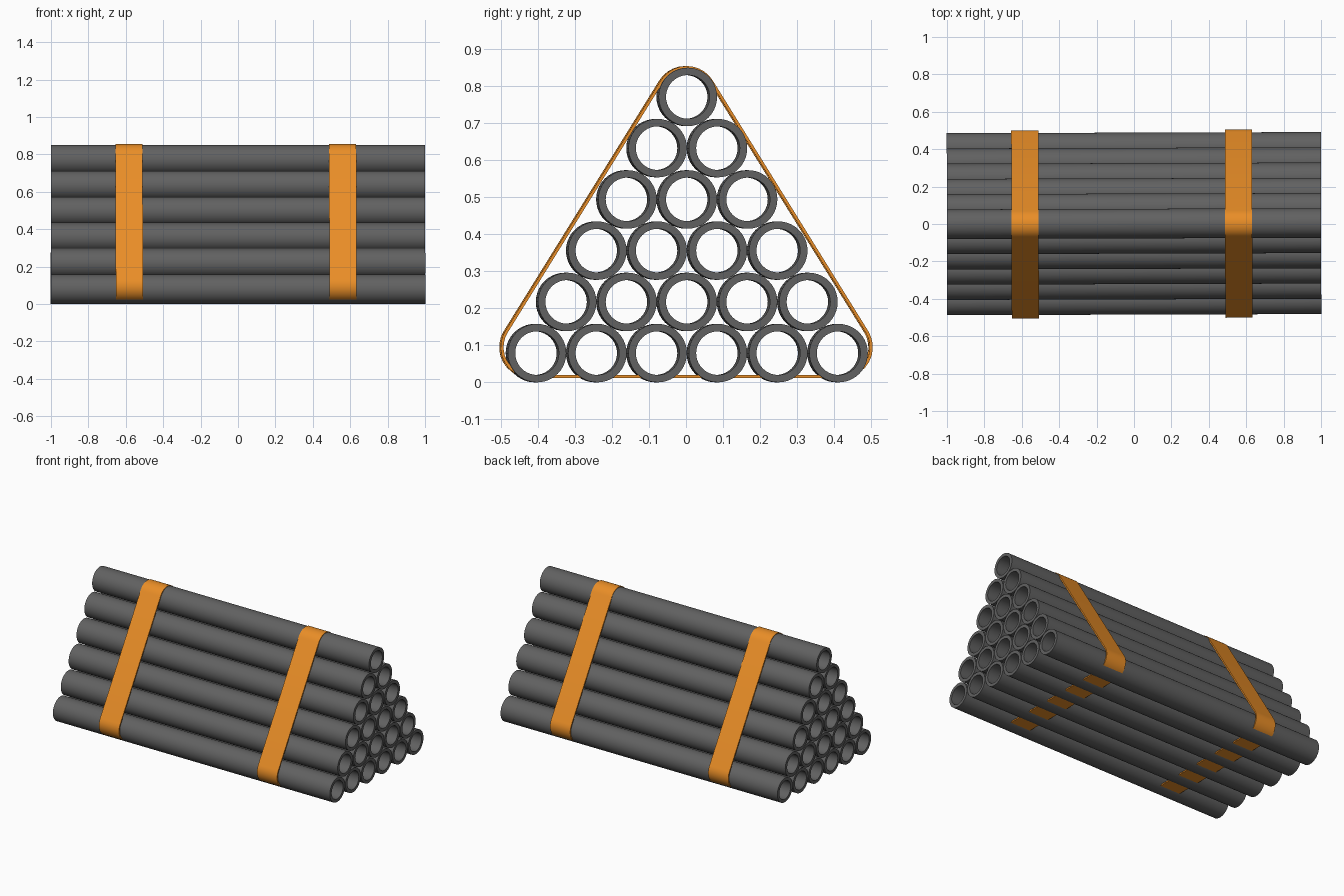
import bpy, bmesh, math
from mathutils import Matrix

if "Cube" in bpy.data.objects:
    bpy.data.objects.remove(bpy.data.objects["Cube"])

R_OUT, R_IN = 0.079, 0.059
SPACING, ROW_H, ROWS = 0.163, 0.1385, 6
YAW = 0.003
SIDES = 40


def material(name, color):
    m = bpy.data.materials.new(name)
    m.diffuse_color = (*color, 1)
    m.use_nodes = True
    m.node_tree.nodes["Principled BSDF"].inputs["Base Color"].default_value = m.diffuse_color
    return m


def loft_ring(name, outer, inner, x0, x1, mat):
    """Extrude a closed hollow y-z profile along x, slightly turned about z."""
    bm = bmesh.new()
    n = len(outer)
    loops = [[bm.verts.new((x, y, z)) for y, z in prof]
             for x, prof in ((x0, outer), (x1, outer), (x1, inner), (x0, inner))]
    for k in range(4):
        a, b = loops[k], loops[(k + 1) % 4]
        for i in range(n):
            j = (i + 1) % n
            bm.faces.new((a[i], a[j], b[j], b[i]))
    bm.transform(Matrix.Rotation(YAW, 4, 'Z'))
    bmesh.ops.recalc_face_normals(bm, faces=bm.faces[:])
    me = bpy.data.meshes.new(name)
    bm.to_mesh(me)
    bm.free()
    me.materials.append(mat)
    ob = bpy.data.objects.new(name, me)
    bpy.context.collection.objects.link(ob)
    bpy.ops.object.select_all(action='DESELECT')
    ob.select_set(True)
    bpy.context.view_layer.objects.active = ob
    bpy.ops.object.shade_smooth_by_angle(angle=math.radians(40))
    return ob


def arc(cy, cz, r, a0, a1, steps):
    return [(cy + r * math.cos(math.radians(a0 + (a1 - a0) * i / steps)),
             cz + r * math.sin(math.radians(a0 + (a1 - a0) * i / steps)))
            for i in range(steps + 1)]


def strap_profile(r):
    # rounded triangle: right foot, apex, left foot
    slope = 31.8
    return (arc(0.42, 0.095, r, -90, slope, 10)
            + arc(0, 0.772, r, slope, 180 - slope, 10)
            + arc(-0.42, 0.095, r, 180 - slope, 270, 10))


steel = material("dark_steel", (0.12, 0.12, 0.12))
orange = material("orange_strap", (0.82, 0.27, 0.02))

# triangular stack of hollow pipes
for row in range(ROWS):
    count = ROWS - row
    z = R_OUT + row * ROW_H
    for i in range(count):
        y = (i - (count - 1) / 2) * SPACING + 0.002
        loft_ring(f"pipe_{row + 1}_{i + 1}",
                  arc(y, z, R_OUT, 0, 360 - 360 / SIDES, SIDES - 1),
                  arc(y, z, R_IN, 0, 360 - 360 / SIDES, SIDES - 1),
                  -1, 1, steel)

# two straps around the stack
for side, x0 in (("left", -0.655), ("right", 0.487)):
    loft_ring(f"strap_{side}", strap_profile(0.083), strap_profile(0.075),
              x0, x0 + 0.145, orange)
